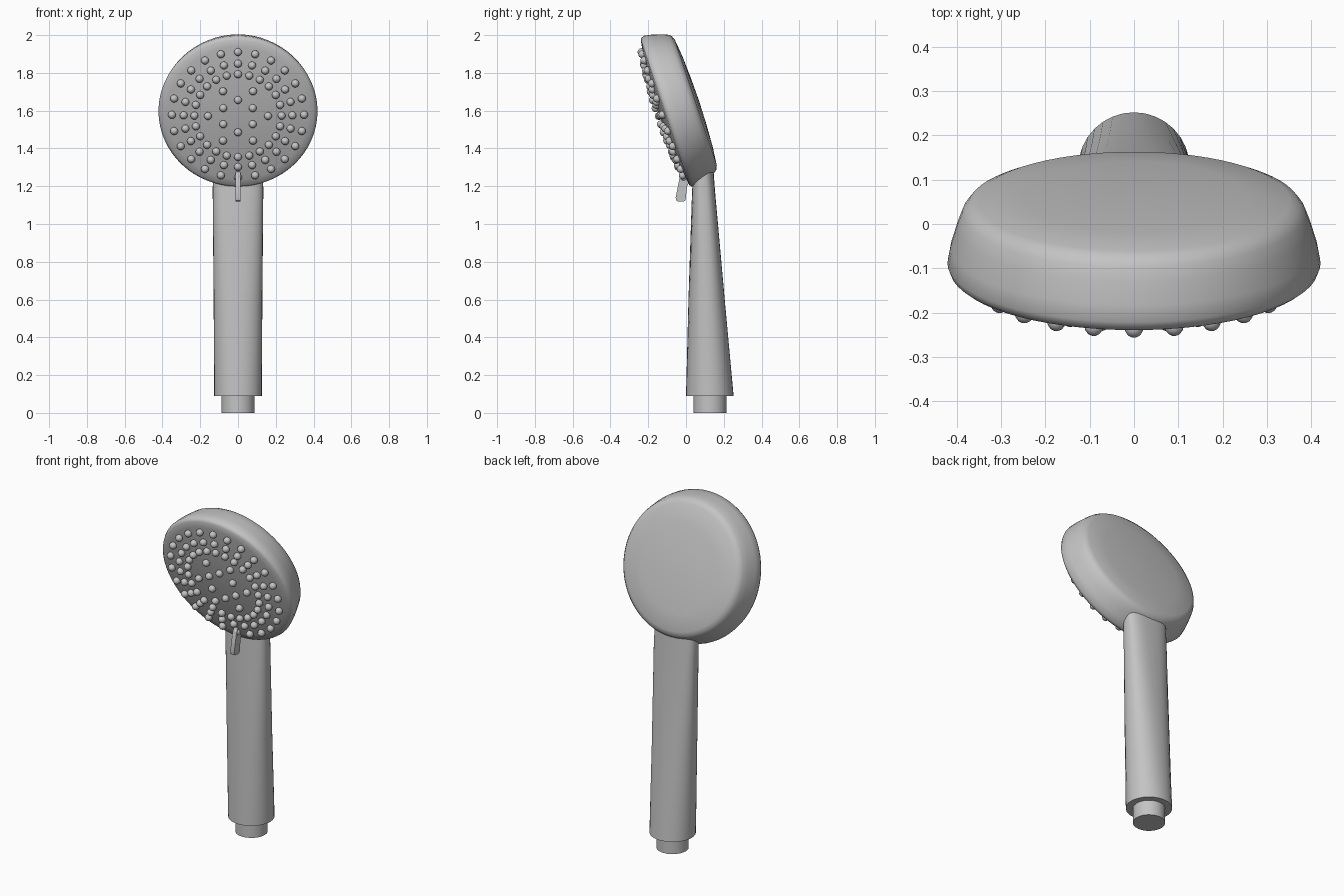
import bpy, bmesh, math
from mathutils import Vector, Matrix

if "Cube" in bpy.data.objects:
    bpy.data.objects.remove(bpy.data.objects["Cube"], do_unlink=True)

grey = bpy.data.materials.new("satin grey")
grey.use_nodes = True
grey.diffuse_color = (0.55, 0.55, 0.55, 1)
grey.node_tree.nodes["Principled BSDF"].inputs["Base Color"].default_value = (0.55, 0.55, 0.55, 1)


def finish(name, bm, matrix=Matrix(), angle=35):
    bmesh.ops.recalc_face_normals(bm, faces=bm.faces)
    mesh = bpy.data.meshes.new(name)
    bm.to_mesh(mesh)
    bm.free()
    mesh.materials.append(grey)
    obj = bpy.data.objects.new(name, mesh)
    obj.matrix_world = matrix
    bpy.context.collection.objects.link(obj)
    bpy.ops.object.select_all(action='DESELECT')
    obj.select_set(True)
    bpy.context.view_layer.objects.active = obj
    bpy.ops.object.shade_smooth_by_angle(angle=math.radians(angle))
    return obj


def rounded(value, power):
    return math.copysign(abs(value) ** (2 / power), value)


def loft(rings, sides):
    """Bridge rings (centre y, half width x, half depth y, z, squareness, slant), cap the ends."""
    bm = bmesh.new()
    loops = []
    for cy, rx, ry, z, power, slant in rings:
        loop = []
        for i in range(sides):
            a = 2 * math.pi * i / sides
            dy = ry * rounded(math.cos(a), power)
            loop.append(bm.verts.new((rx * rounded(math.sin(a), power), cy + dy, z + slant * dy)))
        loops.append(loop)
    for low, high in zip(loops, loops[1:]):
        for i in range(sides):
            j = (i + 1) % sides
            bm.faces.new((low[i], low[j], high[j], high[i]))
    bm.faces.new(loops[0])
    bm.faces.new(loops[-1])
    return bm


def face_depth(radius):
    """Depth of the gently bulging spray face at a distance from its middle."""
    return -0.056 + 0.034 * (radius / 0.405) ** 2


# Head frame: local z points out of the tilted back, local y runs up the face
tilt = math.radians(18.5)
back = Vector((0, math.cos(tilt), math.sin(tilt)))
up = Vector((0, -math.sin(tilt), math.cos(tilt)))
side = up.cross(back)
head_frame = Matrix((side, up, back)).transposed().to_4x4()
head_frame.translation = (0, -0.09, 1.597)

# Head: bulging spray face, rounded rim, sides tapering to a domed back
profile = [(r, face_depth(r)) for r in (0.02, 0.1, 0.2, 0.3, 0.37, 0.405)]
profile += [(0.415, -0.014), (0.421, 0.002), (0.414, 0.04), (0.399, 0.09), (0.387, 0.122),
            (0.374, 0.139), (0.352, 0.149), (0.25, 0.16), (0.12, 0.166), (0.02, 0.168)]
finish("shower_head", loft([(0, r, r, t, 2, 0) for r, t in profile], 64), head_frame)

# Rubber nozzles in concentric rings: radius, count, starting turn in degrees
bm = bmesh.new()
for radius, count, start in [(0.35, 24, 0), (0.288, 24, 0), (0.231, 24, 0), (0.159, 6, 30), (0.09, 6, 0)]:
    for i in range(count):
        a = math.radians(start) + 2 * math.pi * i / count
        spot = Matrix.Translation((radius * math.sin(a), radius * math.cos(a) - 0.007,
                                   face_depth(radius) - 0.008))
        bmesh.ops.create_uvsphere(bm, u_segments=12, v_segments=8, radius=0.021, matrix=spot)
finish("nozzles", bm, head_frame, 60)

# Handle: round at the base, flatter and squarer where it meets the head
finish("handle", loft([(0.126, 0.126, 0.126, 0.09, 2, 0), (0.109, 0.129, 0.096, 0.6, 2.3, 0),
                       (0.093, 0.134, 0.061, 1.17, 2.8, 0), (0.09, 0.133, 0.055, 1.255, 2.8, 0.65)], 32))

# Hose connector
finish("hose_connector", loft([(0.127, 0.088, 0.088, 0, 2, 0), (0.127, 0.088, 0.088, 0.1, 2, 0)], 24))

# Spray selector lever, a side outline given thickness across x
outline = [(-0.055, 1.14), (-0.052, 1.125), (-0.042, 1.119), (-0.012, 1.119), (-0.002, 1.126),
           (0, 1.15), (0.006, 1.2), (0.03, 1.25), (0.01, 1.28), (-0.02, 1.275), (-0.035, 1.24)]
bm = bmesh.new()
face = bm.faces.new([bm.verts.new((-0.013, y, z)) for y, z in outline])
grown = bmesh.ops.extrude_face_region(bm, geom=[face])
bmesh.ops.translate(bm, vec=(0.026, 0, 0), verts=[v for v in grown["geom"] if isinstance(v, bmesh.types.BMVert)])
finish("selector_lever", bm)
